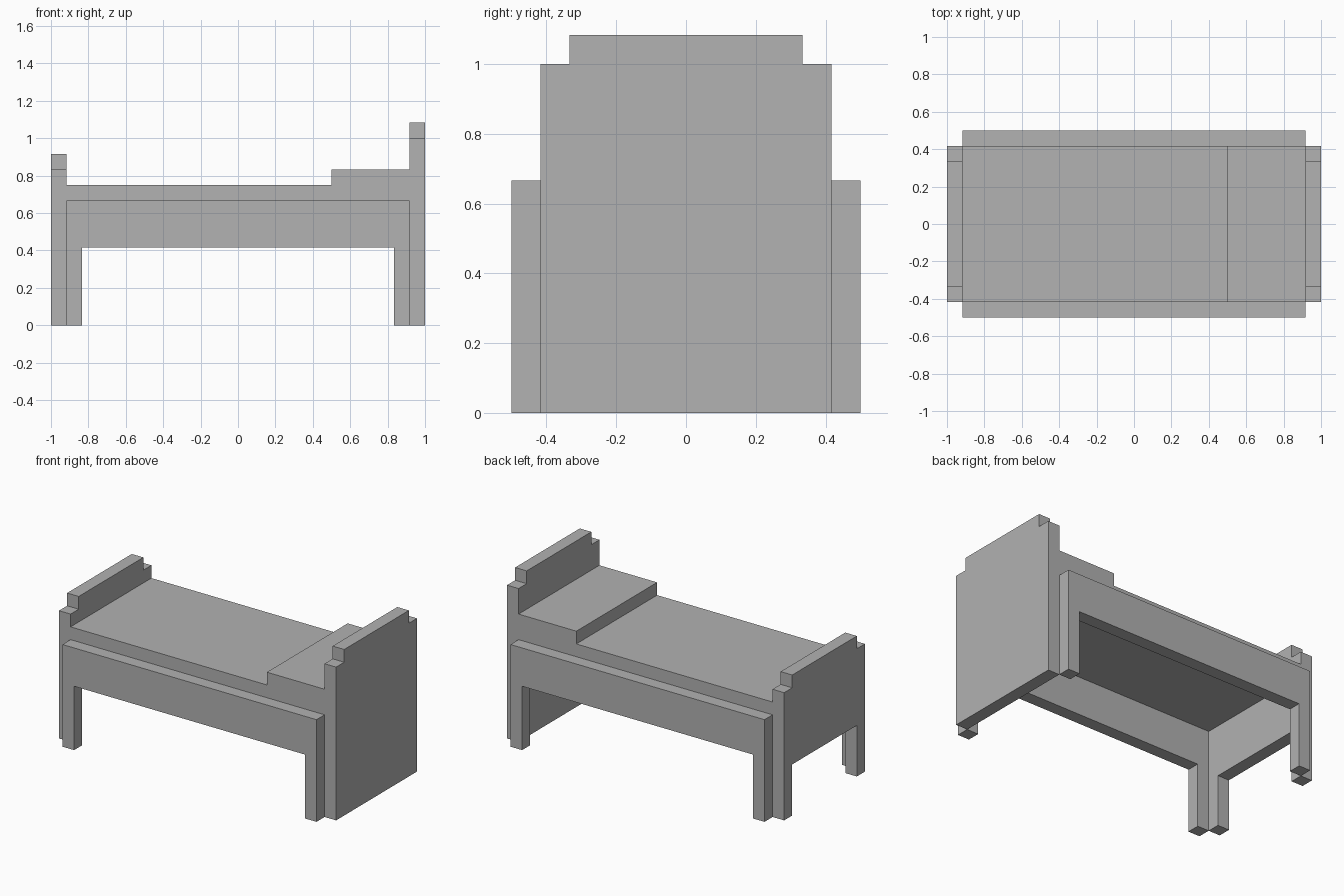
import bpy
import bmesh
from mathutils import Vector

UNIT = 1 / 12  # the whole bed sits on a grid of twelfths

cube = bpy.data.objects.get("Cube")
if cube:
    bpy.data.objects.remove(cube, do_unlink=True)

grey = bpy.data.materials.new("plain grey")
grey.use_nodes = True
colour = (0.445, 0.445, 0.445, 1)
grey.diffuse_color = colour
grey.node_tree.nodes["Principled BSDF"].inputs["Base Color"].default_value = colour


def panel(name, profile, axis, start, end):
    """Extrude an outline (horizontal, z) along the x or y axis."""
    def place(h, z, depth):
        return Vector((depth, h, z) if axis == "x" else (h, depth, z)) * UNIT

    bm = bmesh.new()
    face = bm.faces.new([bm.verts.new(place(h, z, start)) for h, z in profile])
    moved = bmesh.ops.extrude_face_region(bm, geom=[face], use_keep_orig=True)
    verts = [g for g in moved["geom"] if isinstance(g, bmesh.types.BMVert)]
    bmesh.ops.translate(bm, verts=verts, vec=place(0, 0, end - start))
    bmesh.ops.recalc_face_normals(bm, faces=bm.faces)
    mesh = bpy.data.meshes.new(name)
    bm.to_mesh(mesh)
    bm.free()
    mesh.materials.append(grey)
    obj = bpy.data.objects.new(name, mesh)
    bpy.context.collection.objects.link(obj)
    return obj


def mirrored(half):
    """Complete a symmetric outline from its right half."""
    return half + [(-h, z) for h, z in reversed(half)]


# Headboard: solid to the floor, stepped at the top
panel("headboard", mirrored([(5, 0), (5, 12), (4, 12), (4, 13)]), "x", 11, 12)

# Footboard: lower, stepped, standing on two legs
panel("footboard", mirrored([(4, 4), (4, 0), (5, 0), (5, 10), (4, 10), (4, 11)]),
      "x", -12, -11)

# Side rails with a leg at each end
rail = mirrored([(10, 5), (10, 0), (11, 0), (11, 8)])
panel("front_rail", rail, "y", -6, -5)
panel("back_rail", rail, "y", 5, 6)

# Thin mattress with the raised pillow at the head
panel("mattress_and_pillow",
      [(-11, 8), (11, 8), (11, 10), (6, 10), (6, 9), (-11, 9)], "y", -5, 5)
